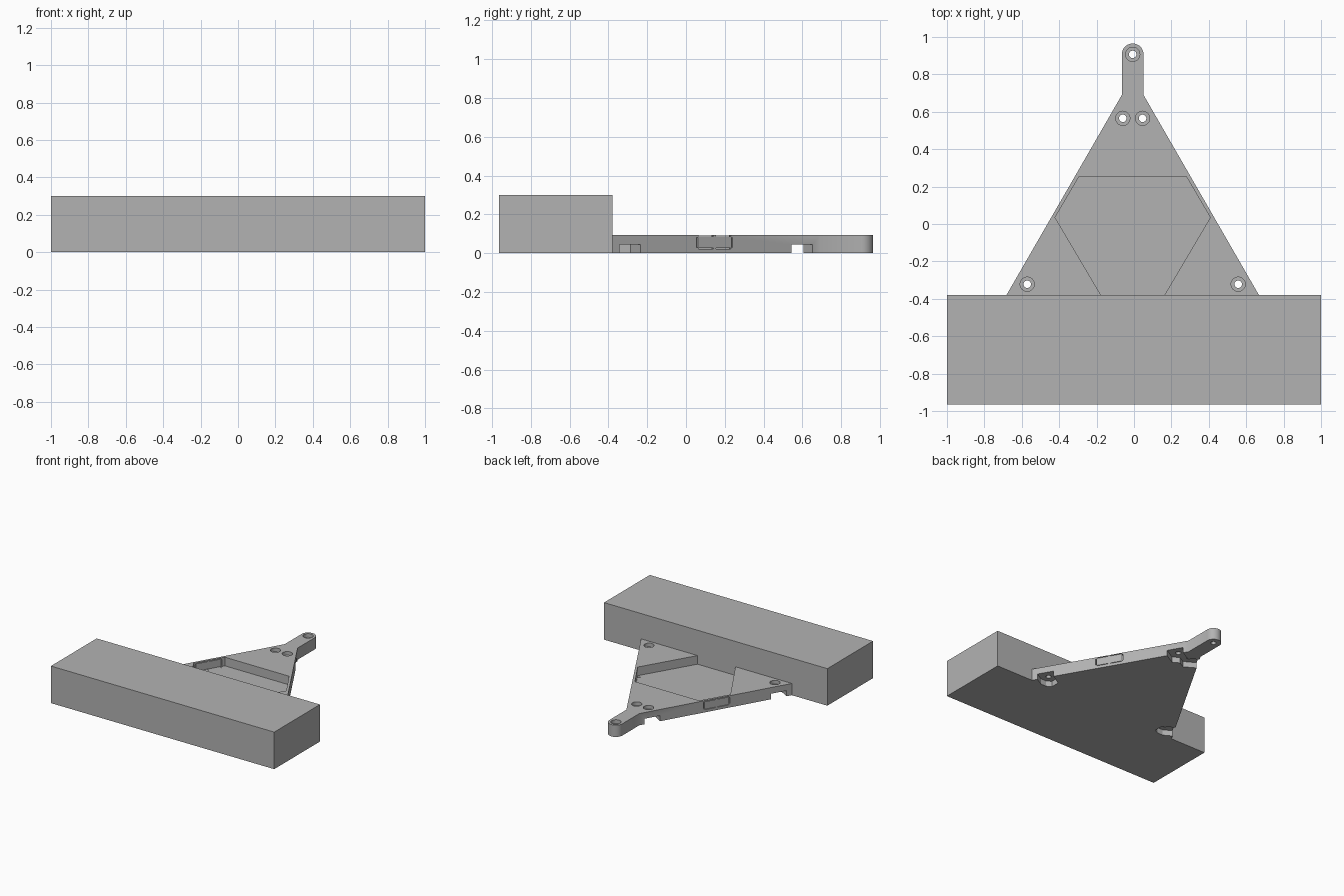
import bpy, bmesh, math
from mathutils import Matrix, Vector

if "Cube" in bpy.data.objects:
    bpy.data.objects.remove(bpy.data.objects["Cube"])

CX = -0.007          # plate symmetry line
TOP = 0.095          # plate thickness
BACK = -0.38         # back face of the block

grey = bpy.data.materials.new("plain grey")
grey.diffuse_color = (0.45, 0.45, 0.45, 1)
grey.use_nodes = True
grey.node_tree.nodes["Principled BSDF"].inputs["Base Color"].default_value = grey.diffuse_color


def prism(name, points, z0, z1):
    """Extrude a closed xy outline between two heights."""
    bm = bmesh.new()
    face = bm.faces.new([bm.verts.new((x, y, z0)) for x, y in points])
    up = bmesh.ops.extrude_face_region(bm, geom=[face])
    verts = [v for v in up["geom"] if isinstance(v, bmesh.types.BMVert)]
    bmesh.ops.translate(bm, verts=verts, vec=(0, 0, z1 - z0))
    bmesh.ops.recalc_face_normals(bm, faces=bm.faces)
    mesh = bpy.data.meshes.new(name)
    bm.to_mesh(mesh)
    bm.free()
    mesh.materials.append(grey)
    ob = bpy.data.objects.new(name, mesh)
    bpy.context.collection.objects.link(ob)
    return ob


def circle(x, y, r, n=32):
    return [(x + r * math.cos(2 * math.pi * i / n),
             y + r * math.sin(2 * math.pi * i / n)) for i in range(n)]


def cut(ob, cutter):
    cutter.hide_render = True
    cutter.hide_viewport = True
    mod = ob.modifiers.new(cutter.name, 'BOOLEAN')
    mod.operation = 'DIFFERENCE'
    mod.solver = 'EXACT'
    mod.object = cutter


def local_outline(origin, angle, points):
    """Place an outline in a rotated frame: first axis points outward."""
    c, s = math.cos(angle), math.sin(angle)
    return [(origin[0] + u * c - v * s, origin[1] + u * s + v * c) for u, v in points]


# large block
prism("block", [(-1, -0.965), (1, -0.965), (1, BACK), (-1, BACK)], 0, 0.3)

# triangular plate with rounded tab
R, TIP = 0.058, 0.907
arc = [(CX + R * math.cos(math.pi * i / 20), TIP + R * math.sin(math.pi * i / 20))
       for i in range(21)]
plate = prism("plate", [(CX - 0.675, BACK), (CX + 0.675, BACK), (CX + R, 0.69)]
              + arc + [(CX - R, 0.69)], 0, TOP)

# recessed pocket, open towards the block
cut(plate, prism("pocket_cutter", [
    (CX - 0.158, BACK - 0.02), (CX + 0.158, BACK - 0.02), (CX + 0.415, 0.035),
    (CX + 0.287, 0.253), (CX - 0.287, 0.253), (CX - 0.415, 0.035)], 0.025, 0.2))

# screw holes with counterbores
holes = [(0, TIP), (0.053, 0.565), (-0.053, 0.565), (0.564, -0.322), (-0.564, -0.322)]
for x, y in holes:
    cut(plate, prism("screw_hole_cutter", circle(CX + x, y, 0.02), -0.05, 0.2))
    cut(plate, prism("counterbore_cutter", circle(CX + x, y, 0.038), 0.066, 0.2))

# hexagonal nut slots under the plate, open to the sloping sides
W = 0.063
slot = [(-W * 1.155, 0), (-W * 0.577, -W), (0.2, -W), (0.2, W), (-W * 0.577, W)]
for x, y in holes[1:]:
    angle = math.radians(30 if x > 0 else 150)
    cut(plate, prism("nut_slot_cutter", local_outline((CX + x, y), angle, slot), -0.05, 0.045))

# thin slits outlining a panel in each sloping side
mid_y = 0.148
mid_x = 0.675 - (mid_y - BACK) * (0.675 - R) / (0.69 - BACK)
for side in (1, -1):
    angle = math.radians(30 if side > 0 else 150)

    def slit(v0, v1, z0, z1):
        box = [(-0.04, v0), (0.02, v0), (0.02, v1), (-0.04, v1)]
        cut(plate, prism("slit_cutter",
                         local_outline((CX + side * mid_x, mid_y), angle, box), z0, z1))

    for end in (-0.103, 0.103):
        slit(end - 0.004, end + 0.004, 0.03, 0.082)
    for z in (0.022, 0.086):
        slit(-0.096, -0.008, z, z + 0.004)
        slit(0.008, 0.096, z, z + 0.004)

# smooth the curved walls
bpy.ops.object.select_all(action='DESELECT')
plate.select_set(True)
bpy.context.view_layer.objects.active = plate
bpy.ops.object.shade_smooth_by_angle(angle=math.radians(30))
